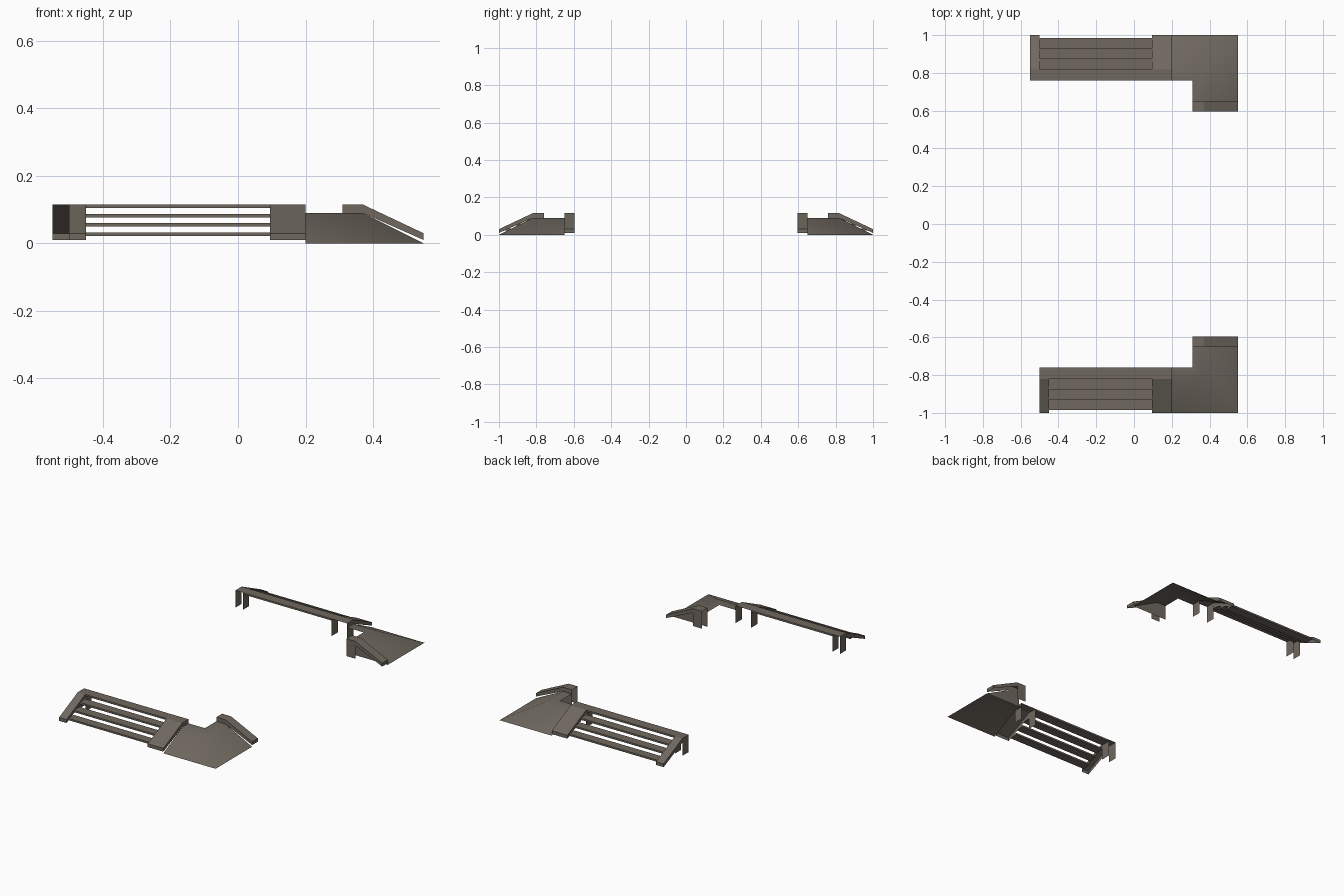
import bpy
from mathutils import Vector

cube = bpy.data.objects.get("Cube")
if cube:
    bpy.data.objects.remove(cube, do_unlink=True)

mat = bpy.data.materials.new("warm_grey")
mat.use_nodes = True
colour = (0.16, 0.14, 0.115, 1)
mat.diffuse_color = colour
mat.node_tree.nodes["Principled BSDF"].inputs["Base Color"].default_value = colour

OUTER_X, RAMP, DEPTH = 0.55, 0.18, 0.24   # outer edge, sloped width, full width
HIGH, TOP, BASE, LIP = 0.09, 0.115, 0.01, 0.03
CAP_END, WALL_Y = -0.595, -0.65


def make(name, verts, faces, side, centre, smooth=False):
    """Mesh object with all faces turned away from centre; side -1 mirrors it to the back."""
    flip = Vector((1, side, 1))
    verts = [Vector(v) * flip for v in verts]
    ref = Vector(centre) * flip
    mesh = bpy.data.meshes.new(name)
    mesh.from_pydata(verts, [], faces)
    mesh.update()
    wrong = [p.index for p in mesh.polygons if p.normal.dot(p.center - ref) < 0]
    for i in wrong:
        mesh.polygons[i].flip()
    mesh.update()
    if smooth:
        mesh.polygons.foreach_set("use_smooth", [True] * len(mesh.polygons))
    mesh.materials.append(mat)
    obj = bpy.data.objects.new(name, mesh)
    bpy.context.collection.objects.link(obj)


def cap(name, side, a, b, along_x=True):
    """Sloped cover strip with open underside and a leg plate at each end."""
    profile = [(0, BASE), (0, LIP), (RAMP, TOP), (DEPTH, TOP),
               (DEPTH, BASE), (RAMP, BASE), (RAMP, HIGH)]
    n = len(profile)

    def place(t, u, z):
        return (t, u - 1, z) if along_x else (OUTER_X - u, t, z)

    verts = [place(t, u, z) for t in (a, b) for u, z in profile]
    faces = [tuple(range(n)), tuple(range(n, 2 * n))]
    faces += [(i, i + 1, i + 1 + n, i + n) for i in range(3)]
    make(name, verts, faces, side, place((a + b) / 2, RAMP, 0))


def slat(name, side, x0, x1, y0, y1, z0, z1):
    """Thin horizontal board."""
    verts = [(x, y, z) for x in (x0, x1) for y in (y0, y1) for z in (z0, z1)]
    faces = [(0, 1, 3, 2), (4, 5, 7, 6), (0, 1, 5, 4),
             (2, 3, 7, 6), (0, 2, 6, 4), (1, 3, 7, 5)]
    make(name, verts, faces, side, ((x0 + x1) / 2, (y0 + y1) / 2, (z0 + z1) / 2))


def corner(name, side):
    """Hipped corner ramp shell and its end wall."""
    xi, xr, x0 = OUTER_X - DEPTH, OUTER_X - RAMP, 0.2
    yr, yi = RAMP - 1, DEPTH - 1
    verts = [(x0, -1, 0), (OUTER_X, -1, 0), (OUTER_X, WALL_Y, 0),
             (x0, yr, HIGH), (xr, yr, HIGH), (xr, WALL_Y, HIGH),
             (x0, yi, HIGH), (xi, yi, HIGH), (xi, WALL_Y, HIGH)]
    faces = [(0, 1, 4, 3), (1, 2, 5, 4), (3, 4, 7, 6), (4, 5, 8, 7)]
    make(name, verts, faces, side, (xi, yi, 0), smooth=True)
    wall = [(OUTER_X, WALL_Y, 0), (xr, WALL_Y, HIGH), (xi, WALL_Y, HIGH), (xi, WALL_Y, 0)]
    make(name + "_end_wall", wall, [(0, 1, 2, 3)], side, (xi, yi, 0))


# Front and back assemblies; the back one is slightly longer
for label, side, end in (("front", 1, -0.50), ("back", -1, -0.55)):
    corner(label + "_corner_ramp", side)
    cap(label + "_end_cap", side, end, end + 0.05)
    cap(label + "_middle_cap", side, 0.095, 0.2)
    cap(label + "_return_cap", side, WALL_Y, CAP_END, along_x=False)
    # Stepped louvre boards, the last one level with the cap tops
    for i in range(4):
        y, z = -0.985 + 0.055 * i, 0.022 + 0.0275 * i
        depth = 0.06 if i == 3 else 0.055
        slat(f"{label}_slat_{i + 1}", side, end + 0.05, 0.095, y, y + depth, z, z + 0.0105)
